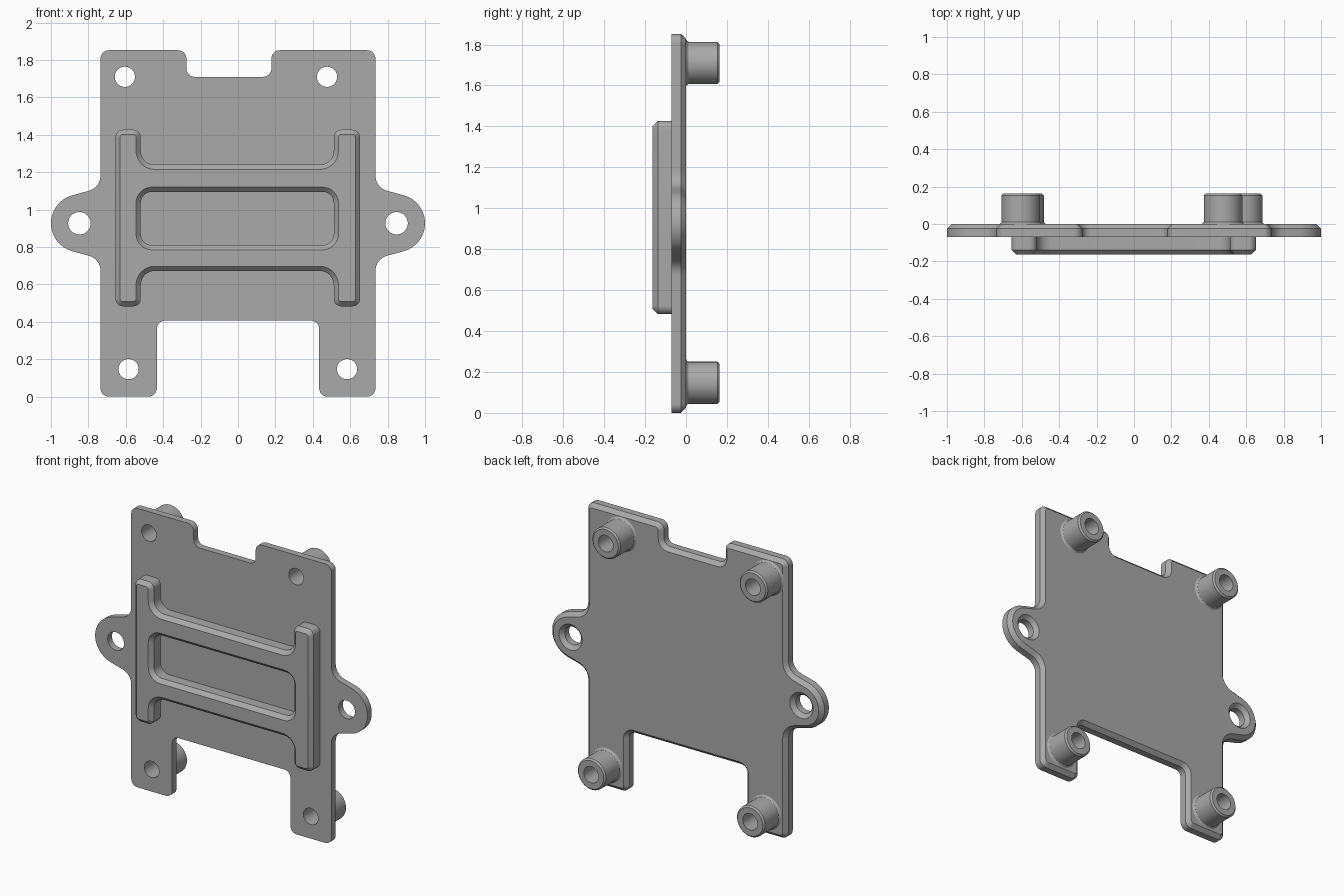
import bpy, bmesh
from math import pi, tan, ceil, cos, sin
from mathutils import Vector

if "Cube" in bpy.data.objects:
    bpy.data.objects.remove(bpy.data.objects["Cube"])

grey = bpy.data.materials.new("plain_grey")
grey.use_nodes = True
grey.diffuse_color = (0.4, 0.4, 0.4, 1)
grey.node_tree.nodes["Principled BSDF"].inputs["Base Color"].default_value = grey.diffuse_color


def rounded(corners):
    """Counterclockwise outline from (x, z, radius) corners."""
    points = []
    for i, (x, z, r) in enumerate(corners):
        p = Vector((x, z))
        a = (Vector(corners[i - 1][:2]) - p).normalized()
        b = (Vector(corners[(i + 1) % len(corners)][:2]) - p).normalized()
        turn = pi - a.angle(b)
        start = p + a * r * tan(turn / 2)
        centre = p + (a + b).normalized() * r / cos(turn / 2)
        sign = 1 if a.cross(b) < 0 else -1
        steps = ceil(turn / (pi / 18))
        for k in range(steps + 1):
            t = sign * turn * k / steps
            d = start - centre
            points.append(centre + Vector((d.x * cos(t) - d.y * sin(t),
                                           d.x * sin(t) + d.y * cos(t))))
    return points


def circle(x, z, r, n=48):
    return [Vector((x + r * cos(2 * pi * k / n), z + r * sin(2 * pi * k / n)))
            for k in range(n)]


def inset(points, amount):
    """Shift an outline to its left, into the material."""
    result = []
    for i, p in enumerate(points):
        d1 = (p - points[i - 1]).normalized()
        d2 = (points[(i + 1) % len(points)] - p).normalized()
        n1, n2 = Vector((-d1.y, d1.x)), Vector((-d2.y, d2.x))
        result.append(p + (n1 + n2) * amount / (1 + n1.dot(n2)))
    return result


def solid(name, loops, cap_front=True, cap_back=True):
    """Loops are (outline, [(y, inset), ...]) running from front to back."""
    bm = bmesh.new()
    fronts, backs = [], []
    for points, levels in loops:
        rings = [[bm.verts.new((p.x, y, p.y)) for p in inset(points, amount)]
                 for y, amount in levels]
        n = len(points)
        for lower, upper in zip(rings, rings[1:]):
            for i in range(n):
                j = (i + 1) % n
                bm.faces.new((lower[i], lower[j], upper[j], upper[i]))
        for ring, store in ((rings[0], fronts), (rings[-1], backs)):
            for i in range(n):
                edge = bm.edges.get((ring[i - 1], ring[i]))
                store.append(edge)
    for edges, wanted, y in ((fronts, cap_front, -1), (backs, cap_back, 1)):
        if wanted:
            bmesh.ops.triangle_fill(bm, edges=edges, use_beauty=True, normal=(0, y, 0))
    bmesh.ops.recalc_face_normals(bm, faces=bm.faces)
    mesh = bpy.data.meshes.new(name)
    bm.to_mesh(mesh)
    bm.free()
    obj = bpy.data.objects.new(name, mesh)
    bpy.context.collection.objects.link(obj)
    mesh.materials.append(grey)
    bpy.ops.object.select_all(action="DESELECT")
    obj.select_set(True)
    bpy.context.view_layer.objects.active = obj
    bpy.ops.object.shade_smooth_by_angle(angle=pi / 6)
    return obj


FRONT, BACK, CHAMFER = -0.07, 0.0, 0.025
W, TOP, EAR_Z, R = 0.735, 1.852, 0.927, 0.045
bosses = {"upper_right": (-0.605, 1.71), "upper_left": (0.476, 1.71),
          "lower_right": (-0.585, 0.147), "lower_left": (0.583, 0.147)}
HOLE = 0.054

# Base plate outline: two legs, side ears and a notch in the top edge
plate_outline = rounded([
    (0.434, 0, R), (W, 0, R),
    (W, EAR_Z - 0.19, 0.085), (1.444, EAR_Z, 0.155), (W, EAR_Z + 0.19, 0.085),
    (W, TOP, R), (0.179, TOP, R), (0.179, 1.71, R), (-0.276, 1.71, R),
    (-0.276, TOP, R), (-W, TOP, R),
    (-W, EAR_Z + 0.19, 0.085), (-1.444, EAR_Z, 0.155), (-W, EAR_Z - 0.19, 0.085),
    (-W, 0, R), (-0.434, 0, R), (-0.434, 0.407, R), (0.434, 0.407, R)])
chamfered = [(FRONT, 0), (BACK - CHAMFER, 0), (BACK, CHAMFER)]
loops = [(plate_outline, chamfered)]
for side in (-1, 1):
    loops.append((circle(side * 0.848, EAR_Z, 0.06)[::-1], chamfered))
for x, z in bosses.values():
    loops.append((circle(x, z, HOLE)[::-1], [(FRONT, 0), (BACK, 0)]))
solid("base_plate", loops)

# Raised frame on the front: two uprights joined by two crossbars
L, RT, IN_L, IN_R = -0.655, 0.652, -0.52, 0.512
LOW, HIGH, BAR_LOW, BAR_HIGH = 0.483, 1.427, 0.672, 1.24
frame_outline = rounded([
    (L, LOW, 0.04), (IN_L, LOW, 0.04), (IN_L, BAR_LOW, 0.075),
    (IN_R, BAR_LOW, 0.075), (IN_R, LOW, 0.04), (RT, LOW, 0.04),
    (RT, HIGH, 0.04), (IN_R, HIGH, 0.04), (IN_R, BAR_HIGH, 0.075),
    (IN_L, BAR_HIGH, 0.075), (IN_L, HIGH, 0.04), (L, HIGH, 0.04)])
opening = rounded([(IN_L, 0.81, 0.06), (IN_R, 0.81, 0.06),
                   (IN_R, 1.095, 0.06), (IN_L, 1.095, 0.06)])[::-1]
rib_levels = [(-0.163, CHAMFER), (-0.138, 0), (FRONT, 0)]
solid("raised_frame", [(frame_outline, rib_levels), (opening, rib_levels)], cap_back=False)

# Hollow standoffs on the back, with a flared foot and a chamfered rim
for name, (x, z) in bosses.items():
    outer = [(BACK, -0.012), (0.004, -0.005), (0.012, 0), (0.153, 0), (0.163, 0.01)]
    solid(name + "_standoff",
          [(circle(x, z, 0.103), outer),
           (circle(x, z, HOLE)[::-1], [(BACK, 0), (0.163, 0)])], cap_front=False)
